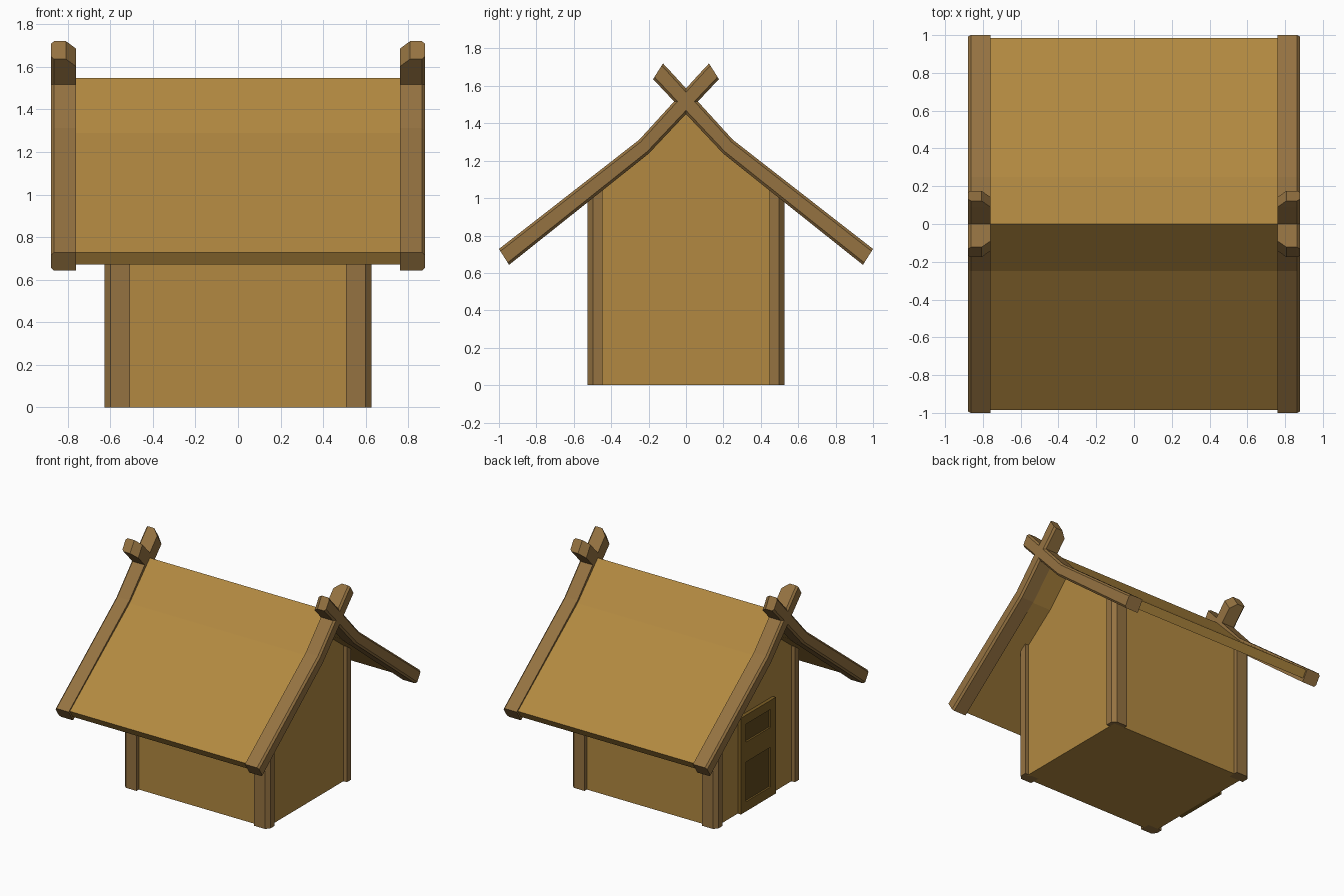
import bpy
import bmesh
from mathutils import Vector

if "Cube" in bpy.data.objects:
    bpy.data.objects.remove(bpy.data.objects["Cube"])


def material(name, rgb):
    m = bpy.data.materials.new(name)
    m.diffuse_color = (*rgb, 1)
    m.use_nodes = True
    m.node_tree.nodes["Principled BSDF"].inputs["Base Color"].default_value = m.diffuse_color
    return m


STRAW = material("straw", (0.445, 0.25, 0.052))
TIMBER = material("timber", (0.30, 0.17, 0.053))
DOOR = material("door_wood", (0.205, 0.114, 0.018))
PANEL = material("door_panel_wood", (0.12, 0.068, 0.012))


def loft(name, rings, mat, mirror=False):
    """Closed solid through a list of equal-length rings of points."""
    bm = bmesh.new()
    vs = [[bm.verts.new(p) for p in ring] for ring in rings]
    n = len(vs[0])
    for a, b in zip(vs, vs[1:]):
        for i in range(n):
            j = (i + 1) % n
            bm.faces.new((a[i], a[j], b[j], b[i]))
    bm.faces.new(vs[0][::-1])
    bm.faces.new(vs[-1])
    bmesh.ops.recalc_face_normals(bm, faces=bm.faces)
    mesh = bpy.data.meshes.new(name)
    bm.to_mesh(mesh)
    bm.free()
    mesh.materials.append(mat)
    ob = bpy.data.objects.new(name, mesh)
    bpy.context.collection.objects.link(ob)
    if mirror:
        mod = ob.modifiers.new("mirror", 'MIRROR')
        mod.use_axis = (True, True, False)
        mod.use_mirror_merge = False
    return ob


def extrude_x(name, profile, x0, x1, mat):
    return loft(name, [[(x, y, z) for y, z in profile] for x in (x0, x1)], mat)


def box(name, x, y, z, mat):
    return extrude_x(name, [(y[0], z[0]), (y[1], z[0]), (y[1], z[1]), (y[0], z[1])],
                     x[0], x[1], mat)


def symmetric(half):
    """Mirror a profile half (y >= 0, ending on y = 0) to the other side."""
    return half + [(-y, z) for y, z in half[::-1] if y > 0]


# House body with gables that follow the underside of the roof
extrude_x("walls", symmetric([(0.497, 0), (0.497, 1.03), (0.21, 1.25), (0, 1.47)]),
          -0.597, 0.597, STRAW)

# Kinked roof slab
top = symmetric([(0.985, 0.728), (0.25, 1.29), (0, 1.548)])
under = symmetric([(0.95, 0.672), (0.21, 1.238), (0, 1.455)])
extrude_x("roof", top + under[::-1], -0.765, 0.765, STRAW)

# Corner posts, chamfered on the outer edge
post = [(0.507, 0.446), (0.627, 0.446), (0.627, 0.498), (0.599, 0.526), (0.507, 0.526)]
loft("corner_posts", [[(x, y, z) for x, y in post] for z in (0, 1.055)], TIMBER, True)


# Crossed gable beams: outer edges chamfered, inner corner of each tip cut off
def beam_ring(upper, lower, x_in=0.76, x_out=0.878, c=0.014):
    u, l = Vector(upper), Vector(lower)
    d = (l - u).normalized() * c
    return [(x, p.x, p.y) for x, p in ((x_in, u), (x_out - c, u), (x_out, u + d),
                                       (x_out, l - d), (x_out - c, l), (x_in, l))]


tip_u, tip_l = Vector((0.123, 1.72)), Vector((0.176, 1.636))
back = Vector((0.033, 0.035))
stations = [beam_ring((-1.0, 0.728), (-0.946, 0.643)),
            beam_ring((-0.25, 1.312), (-0.20, 1.237)),
            beam_ring(tip_u - back, tip_l - back),
            beam_ring(tip_u, tip_l, x_in=0.808)]
loft("gable_beams", stations, TIMBER, True)

# Door on the left gable: frame bars around two sunken panels
X = (-0.624, -0.59)
for side, y in (("front", (-0.215, -0.15)), ("back", (0.15, 0.215))):
    box("door_stile_" + side, X, y, (0, 0.75), DOOR)
for label, z in (("bottom", (0, 0.075)), ("middle", (0.385, 0.54)), ("top", (0.68, 0.75))):
    box("door_rail_" + label, X, (-0.15, 0.15), z, DOOR)
for label, z in (("lower", (0.075, 0.385)), ("upper", (0.54, 0.68))):
    box("door_panel_" + label, (-0.61, -0.59), (-0.15, 0.15), z, PANEL)
